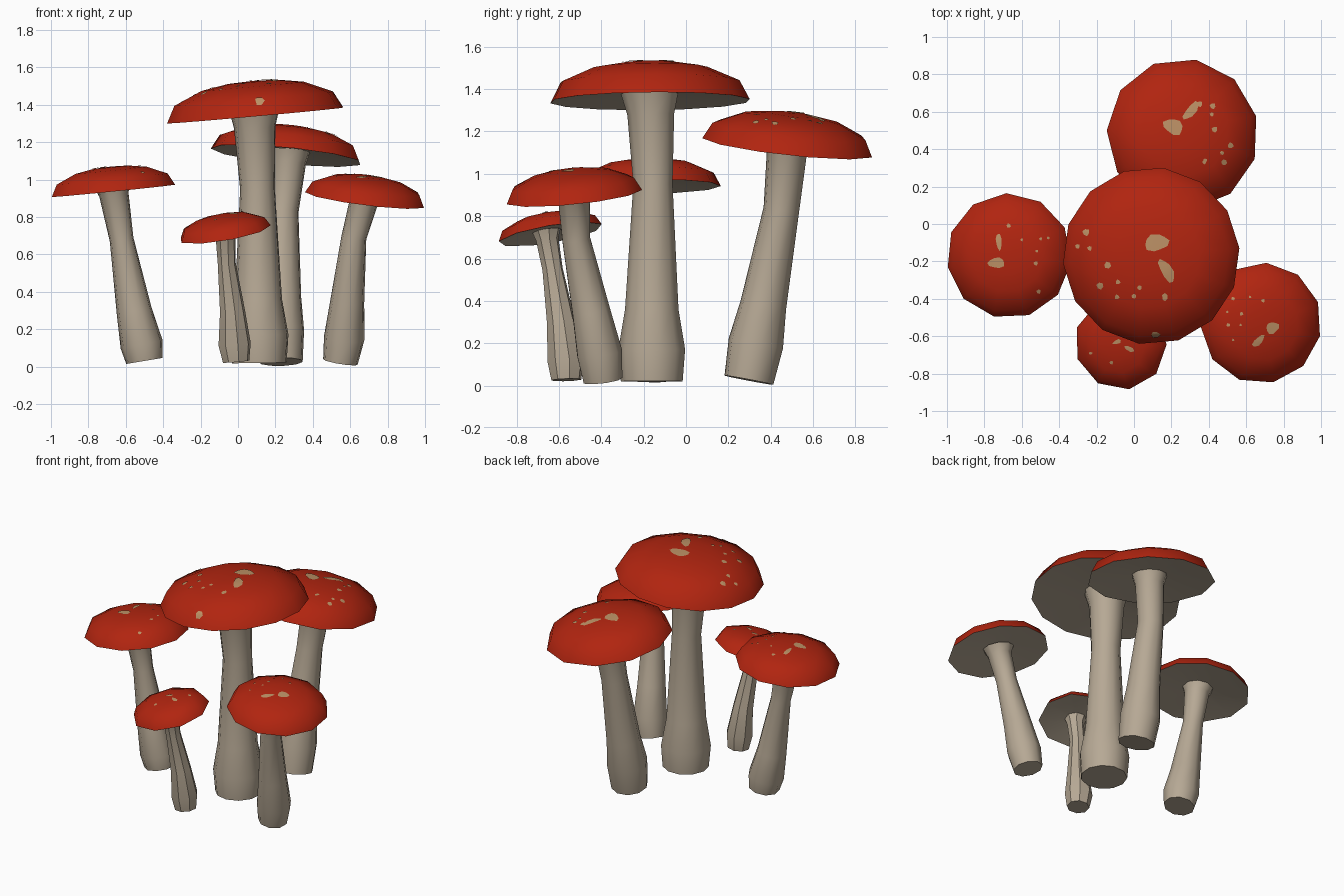
import bpy, bmesh, math
from mathutils import Vector
from mathutils.bvhtree import BVHTree

if "Cube" in bpy.data.objects:
    bpy.data.objects.remove(bpy.data.objects["Cube"])


def material(name, rgb):
    m = bpy.data.materials.new(name)
    m.diffuse_color = (*rgb, 1)
    m.use_nodes = True
    m.node_tree.nodes["Principled BSDF"].inputs["Base Color"].default_value = m.diffuse_color
    return m


RED = material("cap red", (0.44, 0.018, 0.005))
CREAM = material("stem cream", (0.47, 0.395, 0.30))
TAN = material("spot tan", (0.50, 0.28, 0.13))


def finish(bm, name, mats, angle=40):
    me = bpy.data.meshes.new(name)
    bm.to_mesh(me)
    for m in mats:
        me.materials.append(m)
    for p in me.polygons:
        p.use_smooth = True
    me.set_sharp_from_angle(angle=math.radians(angle))
    ob = bpy.data.objects.new(name, me)
    bpy.context.collection.objects.link(ob)
    bm.free()


def ring(bm, c, normal, r, n, phase):
    # circle of n vertices around c, square to normal
    q = Vector((0, 0, 1)).rotation_difference(normal)
    return [bm.verts.new(c + q @ Vector((r * math.cos(a), r * math.sin(a), 0)))
            for a in (phase + 2 * math.pi * i / n for i in range(n))]


def bridge(bm, a, b, mat=0):
    n = len(a)
    for i in range(n):
        j = (i + 1) % n
        bm.faces.new((a[i], a[j], b[j], b[i])).material_index = mat


def stem(name, path, n):
    bm = bmesh.new()
    pts = [Vector(p[:3]) for p in path]
    rings = []
    for i, p in enumerate(path):
        d = (pts[min(i + 1, len(pts) - 1)] - pts[max(i - 1, 0)]).normalized()
        rings.append(ring(bm, pts[i], d, p[3], n, 0.2))
    for a, b in zip(rings, rings[1:]):
        bridge(bm, a, b)
    bm.faces.new(rings[0][::-1])
    bm.faces.new(rings[-1])
    finish(bm, name, [CREAM])


DOME = [(1, 0), (0.9, 0.19), (0.58, 0.33), (0.28, 0.38)]


def cap(name, centre, r, slope, n, phase, spots):
    # red dome, then the pale hollow underside
    bm = bmesh.new()
    c = Vector(centre)
    nrm = Vector((-slope[0], -slope[1], 1)).normalized()
    ph = math.radians(phase)
    rings = [ring(bm, c + nrm * h * r, nrm, k * r, n, ph) for k, h in DOME]
    for a, b in zip(rings, rings[1:]):
        bridge(bm, a, b)
    tip = bm.verts.new(c + nrm * 0.39 * r)
    for i in range(n):
        bm.faces.new((rings[-1][i], rings[-1][(i + 1) % n], tip))
    inner = ring(bm, c + nrm * 0.08 * r, nrm, 0.22 * r, n, ph)
    bridge(bm, inner, rings[0], 1)
    bm.faces.new(inner[::-1]).material_index = 1
    bm.normal_update()
    tree = BVHTree.FromBMesh(bm)
    finish(bm, name, [RED, CREAM])

    # spots: thin patches laid over the dome: x, y, half length, half width, turn
    bm = bmesh.new()

    def drop(x, y):
        hit, hn, _, _ = tree.ray_cast(Vector((x, y, 3)), Vector((0, 0, -1)))
        return bm.verts.new(hit + hn * 0.004) if hit else None

    for x, y, a, b, turn in spots:
        t = math.radians(turn)
        m = 10 if a > 0.03 else 6
        loops = []
        for k in (1, 0.5):
            lp = []
            for i in range(m):
                w = 2 * math.pi * i / m
                wob = 1 + 0.12 * math.sin(3 * w + x * 20)
                u, v = a * k * wob * math.cos(w), b * k * wob * math.sin(w)
                lp.append(drop(x + u * math.cos(t) - v * math.sin(t),
                               y + u * math.sin(t) + v * math.cos(t)))
            loops.append(lp)
        if None in loops[0] + loops[1]:
            continue
        bridge(bm, *loops)
        mid = drop(x, y)
        for i in range(m):
            bm.faces.new((loops[1][i], loops[1][(i + 1) % m], mid))
    finish(bm, name + "_spots", [TAN])


def dots(size, *pts):
    return [(x, y, size, size, 45) for x, y in pts]


# tall middle mushroom
stem("middle_stem", [(.115, -.16, .02, .148), (.113, -.16, .17, .16), (.11, -.16, .36, .128),
                     (.105, -.155, .95, .094), (.09, -.165, 1.28, .112), (.087, -.17, 1.39, .14)], 11)
cap("middle_cap", (.092, -.17, 1.343), .475, (.09, .01), 14, 5,
    [(.12, -.10, .065, .045, 10), (.175, -.25, .07, .03, -60), (.165, -.39, .022, .016, 90),
     (.115, -.59, .026, .016, 0)]
    + dots(.019, (-.255, -.045), (-.14, -.22), (-.18, -.33))
    + dots(.013, (-.3, -.12), (-.235, -.13), (-.085, -.31), (.03, -.34), (-.09, -.39), (0, -.385)))

# back mushroom
stem("back_stem", [(.23, .297, .026, .118), (.225, .33, .2, .131), (.23, .365, .38, .11),
                   (.24, .45, .83, .085), (.27, .475, 1.09, .095), (.275, .48, 1.16, .115)], 10)
cap("back_cap", (.26, .48, 1.128), .408, (-.10, -.11), 11, 14,
    [(.21, .52, .055, .04, -25), (.305, .605, .06, .024, 50)]
    + dots(.016, (.42, .63), (.35, .64), (.43, .505), (.48, .33), (.515, .42))
    + dots(.011, (.415, .585), (.38, .34), (.47, .38), (.375, .33)))

# left mushroom
stem("left_stem", [(-.5, -.15, .031, .1), (-.515, -.15, .12, .116), (-.555, -.155, .3, .096),
                   (-.622, -.16, .68, .065), (-.663, -.17, .92, .08), (-.67, -.17, .97, .1)], 9)
cap("left_cap", (-.668, -.17, .94), .335, (.10, .01), 11, 27,
    [(-.735, -.208, .045, .028, 0), (-.722, -.095, .045, .015, 95)]
    + dots(.012, (-.67, -.01), (-.525, -.21), (-.51, -.36))
    + dots(.008, (-.6, -.085), (-.5, -.08), (-.46, -.075), (-.52, -.145)))

# right mushroom
stem("right_stem", [(.548, -.395, .025, .095), (.568, -.41, .15, .11), (.585, -.45, .35, .092),
                    (.62, -.52, .69, .068), (.67, -.53, .87, .077), (.68, -.53, .92, .1)], 9)
cap("right_cap", (.68, -.53, .895), .325, (-.125, .10), 11, 20,
    [(.74, -.555, .036, .03, 30), (.665, -.625, .042, .018, 45)]
    + dots(.01, (.575, -.48), (.53, -.4), (.69, -.41), (.505, -.54))
    + dots(.007, (.57, -.54), (.5, -.47), (.62, -.39), (.53, -.62)))

# small front mushroom
stem("small_stem", [(-.01, -.565, .027, .072), (-.018, -.568, .12, .088), (-.03, -.59, .3, .068),
                    (-.06, -.63, .55, .049), (-.066, -.655, .69, .054), (-.07, -.66, .735, .07)], 8)
cap("small_cap", (-.072, -.64, .715), .25, (.17, .17), 9, 0,
    [(-.09, -.63, .025, .012, 20), (-.025, -.667, .03, .013, -25),
     (-.23, -.69, .01, .008, 0), (-.12, -.74, .01, .01, 0), (.03, -.58, .012, .01, 0)])
